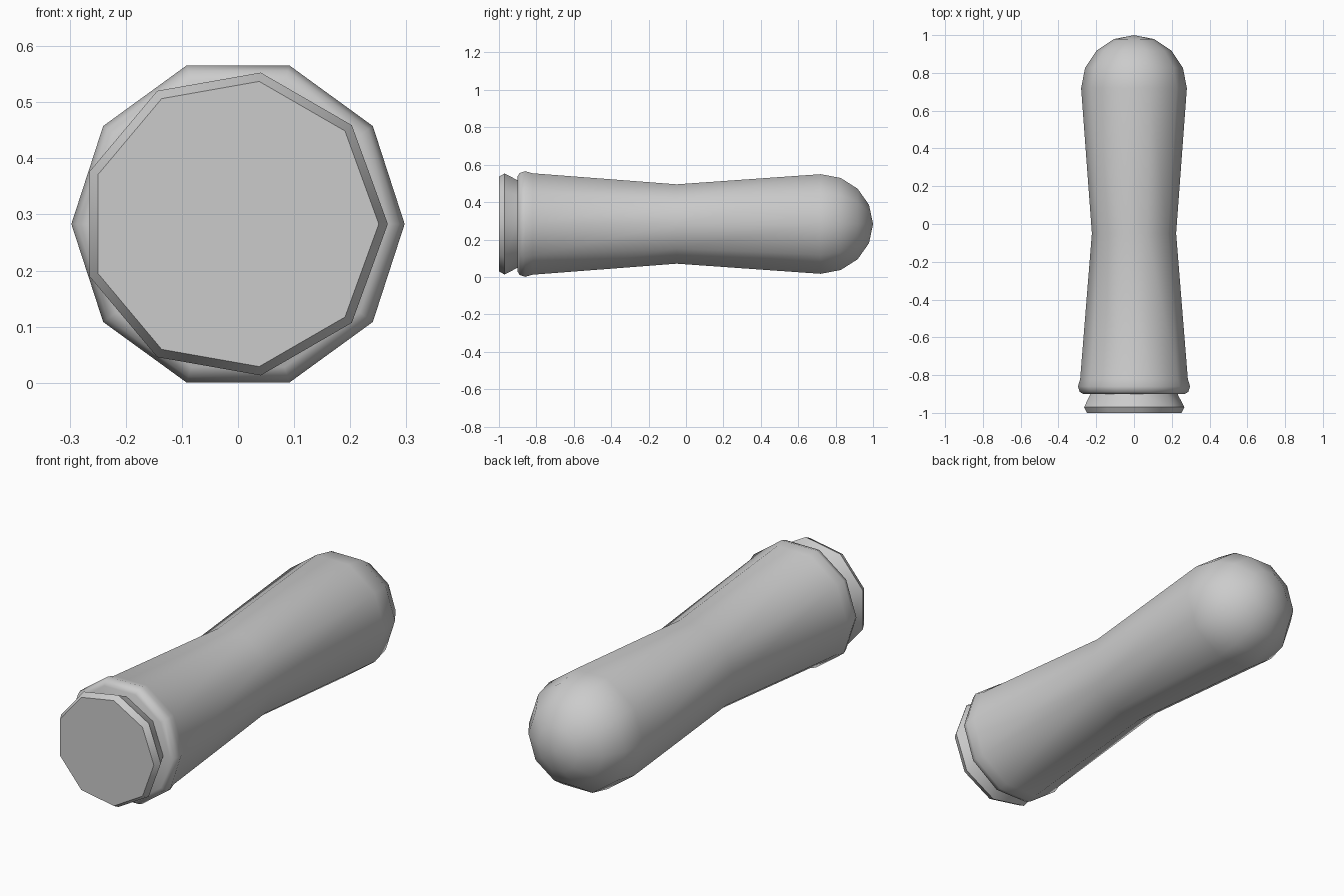
import bpy, bmesh
from math import sin, cos, pi, radians

if "Cube" in bpy.data.objects:
    bpy.data.objects.remove(bpy.data.objects["Cube"])

CZ = 0.283


def lathe(name, profile, sides, cx=0.0):
    """Revolve (radius, y) points around the y direction; radius 0 makes a pole."""
    bm = bmesh.new()
    rings = []
    for r, y in profile:
        n = sides if r > 0 else 1
        rings.append([bm.verts.new((cx + r * cos(2 * pi * i / sides), y,
                                    CZ + r * sin(2 * pi * i / sides))) for i in range(n)])
    for a, b in zip(rings, rings[1:]):
        for i in range(sides):
            j = (i + 1) % sides
            if len(b) == 1:
                bm.faces.new((a[i], a[j], b[0]))
            else:
                bm.faces.new((a[i], a[j], b[j], b[i]))
    # Flat caps on open ends
    for ring in (rings[0], rings[-1]):
        if len(ring) > 1:
            bm.faces.new(ring)
    bmesh.ops.recalc_face_normals(bm, faces=bm.faces)
    mesh = bpy.data.meshes.new(name)
    bm.to_mesh(mesh)
    bm.free()
    ob = bpy.data.objects.new(name, mesh)
    bpy.context.collection.objects.link(ob)
    bpy.ops.object.select_all(action='DESELECT')
    ob.select_set(True)
    bpy.context.view_layer.objects.active = ob
    bpy.ops.object.shade_smooth_by_angle(angle=radians(50))
    return ob


# Waisted grip with a rolled lip and a domed end
dome = [(0.28 * cos(a), 0.72 + 0.28 * sin(a)) for a in (0, pi / 8, pi / 4, 3 * pi / 8)]
lathe("grip", [(0.268, -0.9), (0.287, -0.889), (0.297, -0.86), (0.285, -0.82),
               (0.223, -0.05)] + dome + [(0, 1.0)], 10)

# Nine-sided plug at the open end
lathe("end_plug", [(0.258, -1.0), (0.274, -0.97), (0.24, -0.905), (0.235, -0.89)], 9, -0.007)
